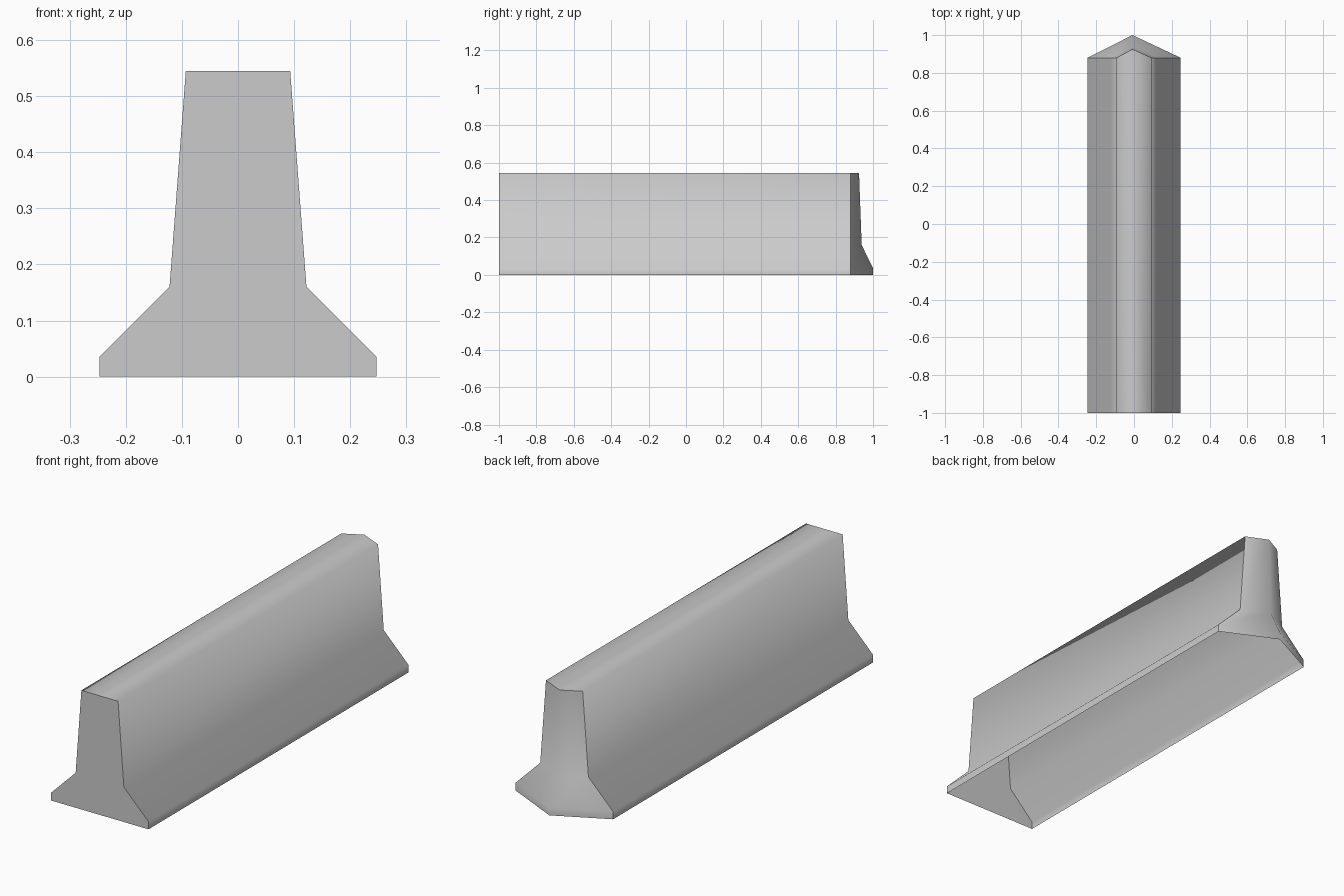
import bpy
import bmesh

cube = bpy.data.objects.get("Cube")
if cube:
    bpy.data.objects.remove(cube, do_unlink=True)

# Concrete colour
concrete = bpy.data.materials.new("concrete grey")
concrete.use_nodes = True
grey = (0.6, 0.6, 0.6, 1)
concrete.diffuse_color = grey
concrete.node_tree.nodes["Principled BSDF"].inputs["Base Color"].default_value = grey

# Half profile of the barrier: half width, height
PROFILE = [(0.247, 0), (0.247, 0.035), (0.122, 0.16), (0.093, 0.545)]
FRONT, SHOULDER, NOSE, RIDGE_X = -1, 0.88, 0.12, -0.008

bm = bmesh.new()
front_l, front_r, back_l, back_r, ridge = [], [], [], [], []
for w, z in PROFILE:
    front_l.append(bm.verts.new((w, FRONT, z)))
    front_r.append(bm.verts.new((-w, FRONT, z)))
    back_l.append(bm.verts.new((w, SHOULDER, z)))
    back_r.append(bm.verts.new((-w, SHOULDER, z)))
    ridge.append(bm.verts.new((RIDGE_X, SHOULDER + NOSE * w / PROFILE[0][0], z)))


def strip(a, b):
    """Join two profile columns with quads."""
    return [bm.faces.new((a[i], b[i], b[i + 1], a[i + 1])) for i in range(len(a) - 1)]


# Long sides and top, open underneath
body = strip(front_l, back_l) + strip(back_r, front_r)
body.append(bm.faces.new((front_r[-1], front_l[-1], back_l[-1], ridge[-1], back_r[-1])))
# Flat front end and pointed back end
nose = strip(back_l, ridge) + strip(ridge, back_r)
end = bm.faces.new(front_r + front_l[::-1])
end.normal_update()
if end.normal.y > 0:
    end.normal_flip()

# Smooth within the body and the nose, sharp where they meet
for f in bm.faces:
    f.smooth = True
groups = [set(body), set(nose), {end}]
for e in bm.edges:
    e.smooth = any(all(f in g for f in e.link_faces) for g in groups)

mesh = bpy.data.meshes.new("barrier")
bm.to_mesh(mesh)
bm.free()
mesh.materials.append(concrete)
barrier = bpy.data.objects.new("barrier", mesh)
bpy.context.collection.objects.link(barrier)
